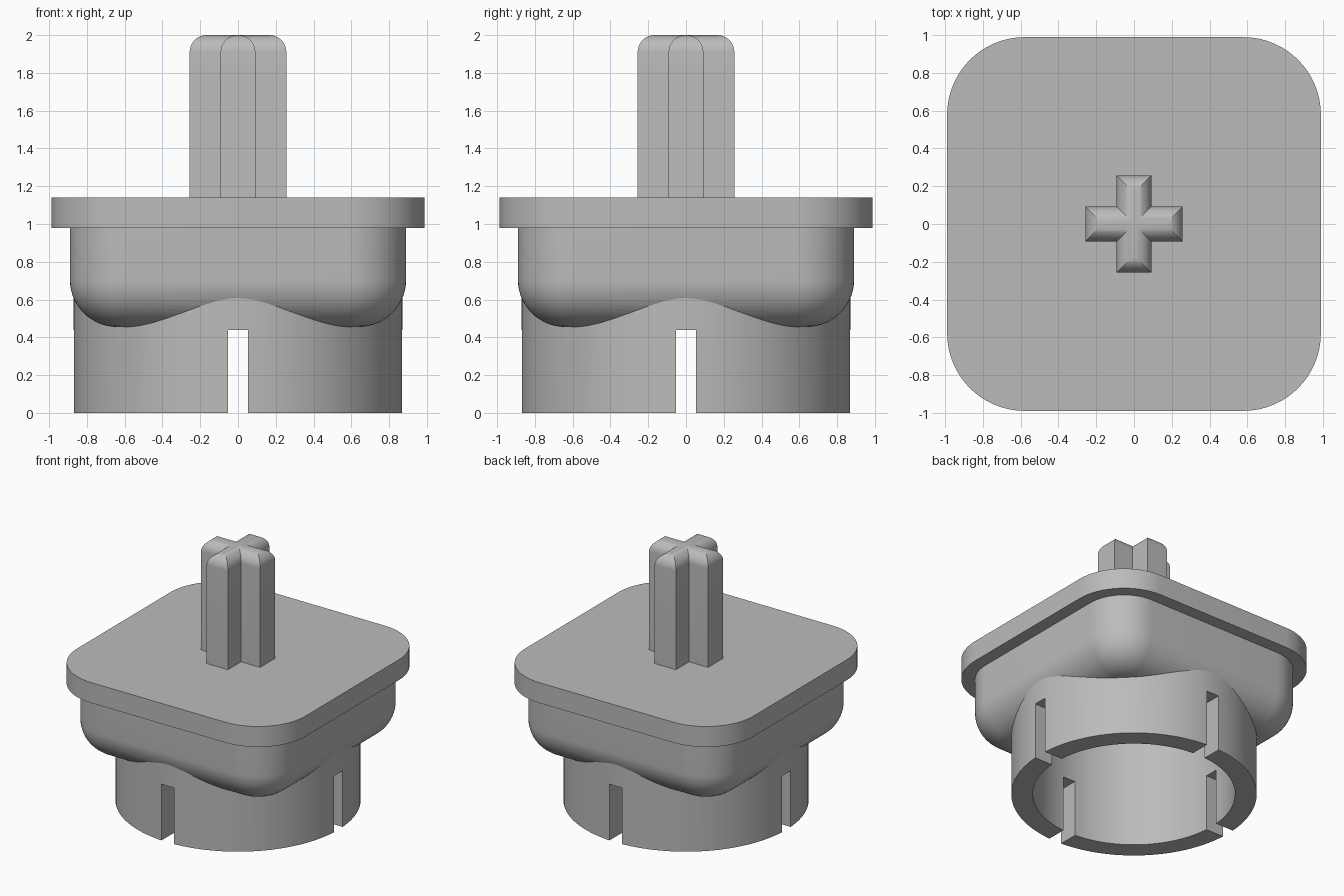
import bpy, bmesh, math
from mathutils import Matrix

if "Cube" in bpy.data.objects:
    bpy.data.objects.remove(bpy.data.objects["Cube"], do_unlink=True)

grey = bpy.data.materials.new("plain_grey")
GREY = (0.5, 0.5, 0.5, 1)
grey.use_nodes = True
grey.diffuse_color = GREY
grey.node_tree.nodes["Principled BSDF"].inputs["Base Color"].default_value = GREY


def finish_mesh(name, bm):
    bmesh.ops.recalc_face_normals(bm, faces=bm.faces)
    mesh = bpy.data.meshes.new(name)
    bm.to_mesh(mesh)
    bm.free()
    mesh.materials.append(grey)
    obj = bpy.data.objects.new(name, mesh)
    bpy.context.collection.objects.link(obj)
    return obj


def activate(obj):
    bpy.ops.object.select_all(action="DESELECT")
    obj.select_set(True)
    bpy.context.view_layer.objects.active = obj


def combine(obj, other, operation):
    """Apply a boolean and discard the helper."""
    activate(obj)
    mod = obj.modifiers.new("bool", "BOOLEAN")
    mod.operation, mod.object, mod.solver = operation, other, "EXACT"
    bpy.ops.object.modifier_apply(modifier=mod.name)
    bpy.data.objects.remove(other, do_unlink=True)


def smooth(obj, degrees):
    activate(obj)
    bpy.ops.object.shade_smooth_by_angle(angle=math.radians(degrees))


def rounded_square(half, radius, z, steps=16):
    points = []
    for corner in range(4):
        middle = math.pi / 4 + corner * math.pi / 2
        cx = math.copysign(half - radius, math.cos(middle))
        cy = math.copysign(half - radius, math.sin(middle))
        for i in range(steps + 1):
            a = (corner + i / steps) * math.pi / 2
            points.append((cx + radius * math.cos(a), cy + radius * math.sin(a), z))
    return points


def loft(name, rings):
    bm = bmesh.new()
    loops = [[bm.verts.new(p) for p in ring] for ring in rings]
    for low, high in zip(loops, loops[1:]):
        for i in range(len(low)):
            j = (i + 1) % len(low)
            bm.faces.new((low[i], low[j], high[j], high[i]))
    bm.faces.new(loops[0])
    bm.faces.new(loops[-1])
    return finish_mesh(name, bm)


def cylinder(name, radius, bottom, top):
    bm = bmesh.new()
    bmesh.ops.create_cone(bm, cap_ends=True, segments=128, radius1=radius, radius2=radius,
                          depth=top - bottom,
                          matrix=Matrix.Translation((0, 0, (bottom + top) / 2)))
    return finish_mesh(name, bm)


def box(name, sx, sy, bottom, top, round_top=0):
    bm = bmesh.new()
    bmesh.ops.create_cube(bm, size=1, matrix=Matrix.Translation((0, 0, (bottom + top) / 2))
                          @ Matrix.Diagonal((sx, sy, top - bottom, 1)))
    if round_top:
        edges = [e for e in bm.edges if all(v.co.z > top - 0.001 for v in e.verts)]
        bmesh.ops.bevel(bm, geom=edges, offset=round_top, segments=10, profile=0.5,
                        affect="EDGES")
    return finish_mesh(name, bm)


# Square body with a rounded underside
HALF, CORNER, FILLET, BASE = 0.89, 0.31, 0.25, 0.455
rings = []
for i in range(15):
    a = i / 14 * math.pi / 2
    inset = FILLET * (1 - math.sin(a))
    rings.append(rounded_square(HALF - inset, CORNER - inset,
                                BASE + FILLET * (1 - math.cos(a))))
rings.append(rounded_square(HALF, CORNER, 1.0))
housing = loft("housing", rings)

# Round collar, bored out and slotted on four sides
combine(housing, cylinder("collar", 0.87, 0, 0.8), "UNION")
combine(housing, cylinder("bore", 0.717, -0.1, 0.98), "DIFFERENCE")
combine(housing, box("slot_x", 2.2, 0.108, -0.1, 0.44), "DIFFERENCE")
combine(housing, box("slot_y", 0.108, 2.2, -0.1, 0.44), "DIFFERENCE")
smooth(housing, 20)

# Flat top plate
plate = loft("top_plate", [rounded_square(0.988, 0.41, z) for z in (0.98, 1.14)])
smooth(plate, 30)

# Cross-shaped stem with rounded top
stem = box("cross_stem", 0.512, 0.184, 1.12, 2.0, 0.09)
combine(stem, box("cross_arm", 0.184, 0.512, 1.12, 2.0, 0.09), "UNION")
smooth(stem, 30)
